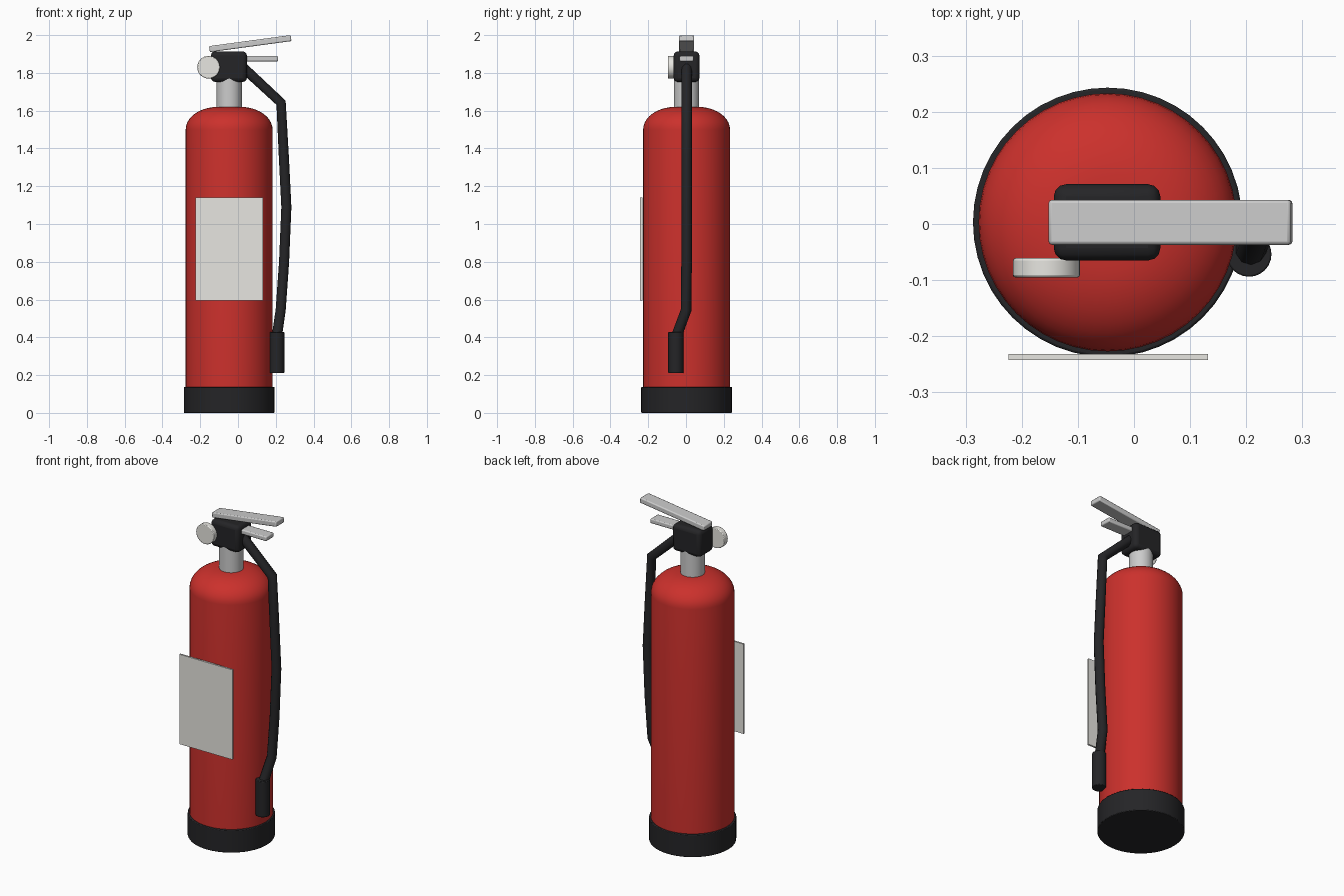
import bpy, bmesh, math
from mathutils import Vector

if "Cube" in bpy.data.objects:
    bpy.data.objects.remove(bpy.data.objects["Cube"])

CX, CY = -0.047, 0.003   # axis of the tank


def material(name, rgb):
    m = bpy.data.materials.new(name)
    m.diffuse_color = (*rgb, 1)
    m.use_nodes = True
    m.node_tree.nodes["Principled BSDF"].inputs["Base Color"].default_value = m.diffuse_color
    return m


RED = material("red_paint", (0.60, 0.03, 0.025))
BLACK = material("black_rubber", (0.018, 0.018, 0.02))
WHITE = material("off_white", (0.80, 0.79, 0.75))


def finish(obj, name, mat=None, bevel=0, segments=2):
    obj.name = name
    if mat:
        obj.data.materials.append(mat)
    if bevel:
        b = obj.modifiers.new("bevel", 'BEVEL')
        b.width, b.segments = bevel, segments
        b.limit_method = 'ANGLE'
    bpy.ops.object.select_all(action='DESELECT')
    obj.select_set(True)
    bpy.context.view_layer.objects.active = obj
    bpy.ops.object.shade_smooth_by_angle(angle=math.radians(35))
    return obj


def box(name, center, size, mat=None, bevel=0, segments=2, tilt=0):
    bpy.ops.mesh.primitive_cube_add(size=1, location=center)
    o = bpy.context.object
    o.scale = size
    bpy.ops.object.transform_apply(location=False, rotation=False, scale=True)
    o.rotation_euler.y = tilt
    return finish(o, name, mat, bevel, segments)


def cylinder(name, center, r, depth, mat=None, bevel=0, rot=(0, 0, 0), sides=48):
    bpy.ops.mesh.primitive_cylinder_add(vertices=sides, radius=r, depth=depth,
                                        location=center, rotation=rot)
    return finish(bpy.context.object, name, mat, bevel)


def lathe(name, profile, mat, sides=48):
    bm = bmesh.new()
    verts = [bm.verts.new((r, 0, z)) for r, z in profile]
    edges = [bm.edges.new(p) for p in zip(verts, verts[1:])]
    bmesh.ops.spin(bm, geom=verts + edges, cent=(0, 0, 0), axis=(0, 0, 1),
                   angle=math.tau, steps=sides)
    bmesh.ops.remove_doubles(bm, verts=bm.verts, dist=1e-5)
    bmesh.ops.recalc_face_normals(bm, faces=bm.faces)
    me = bpy.data.meshes.new(name)
    bm.to_mesh(me)
    bm.free()
    o = bpy.data.objects.new(name, me)
    bpy.context.collection.objects.link(o)
    o.location = (CX, CY, 0)
    return finish(o, name, mat)


# tank with domed shoulder
dome = [(0.06 + 0.17 * math.cos(a), 1.50 + 0.12 * math.sin(a))
        for a in (math.pi / 2 * i / 10 for i in range(11))]
lathe("tank", [(0, 0.02), (0.23, 0.02)] + dome + [(0, 1.622)], RED)

# base boot, neck and valve block
cylinder("base_boot", (CX, CY, 0.069), 0.24, 0.138, BLACK, 0.004)
cylinder("neck", (CX, CY, 1.69), 0.067, 0.18, sides=32)
box("valve_block", (-0.048, CY, 1.833), (0.19, 0.136, 0.162), BLACK, 0.022, 3)

# pressure gauge on the front of the valve
cylinder("pressure_gauge", (-0.156, -0.078, 1.83), 0.06, 0.034, WHITE, 0.004,
         (math.pi / 2, 0, 0), 32)

# squeeze lever and carry handle
box("squeeze_lever", (0.065, CY, 1.955), (0.436, 0.08, 0.032), None, 0.006,
    tilt=-math.radians(7.7))
box("carry_handle", (0.08, CY, 1.875), (0.266, 0.074, 0.028), None, 0.006)

# label plate
box("label", (-0.046, -0.237, 0.868), (0.356, 0.011, 0.545), WHITE)

# hose, following a bent path from valve to nozzle
path = [(0.02, CY, 1.835), (0.228, CY, 1.642), (0.243, CY, 1.35), (0.256, CY, 1.09),
        (0.244, CY, 0.80), (0.226, CY - 0.002, 0.545), (0.205, -0.053, 0.40)]
curve = bpy.data.curves.new("hose", 'CURVE')
curve.dimensions = '3D'
curve.bevel_depth, curve.bevel_resolution = 0.028, 3
curve.use_fill_caps = True
spline = curve.splines.new('POLY')
spline.points.add(len(path) - 1)
for p, co in zip(spline.points, path):
    p.co = (*co, 1)
curve.materials.append(BLACK)
hose = bpy.data.objects.new("hose", curve)
bpy.context.collection.objects.link(hose)

# nozzle at the hose end
cylinder("nozzle", (0.205, -0.054, 0.319), 0.04, 0.217, BLACK, 0.003, sides=24)
